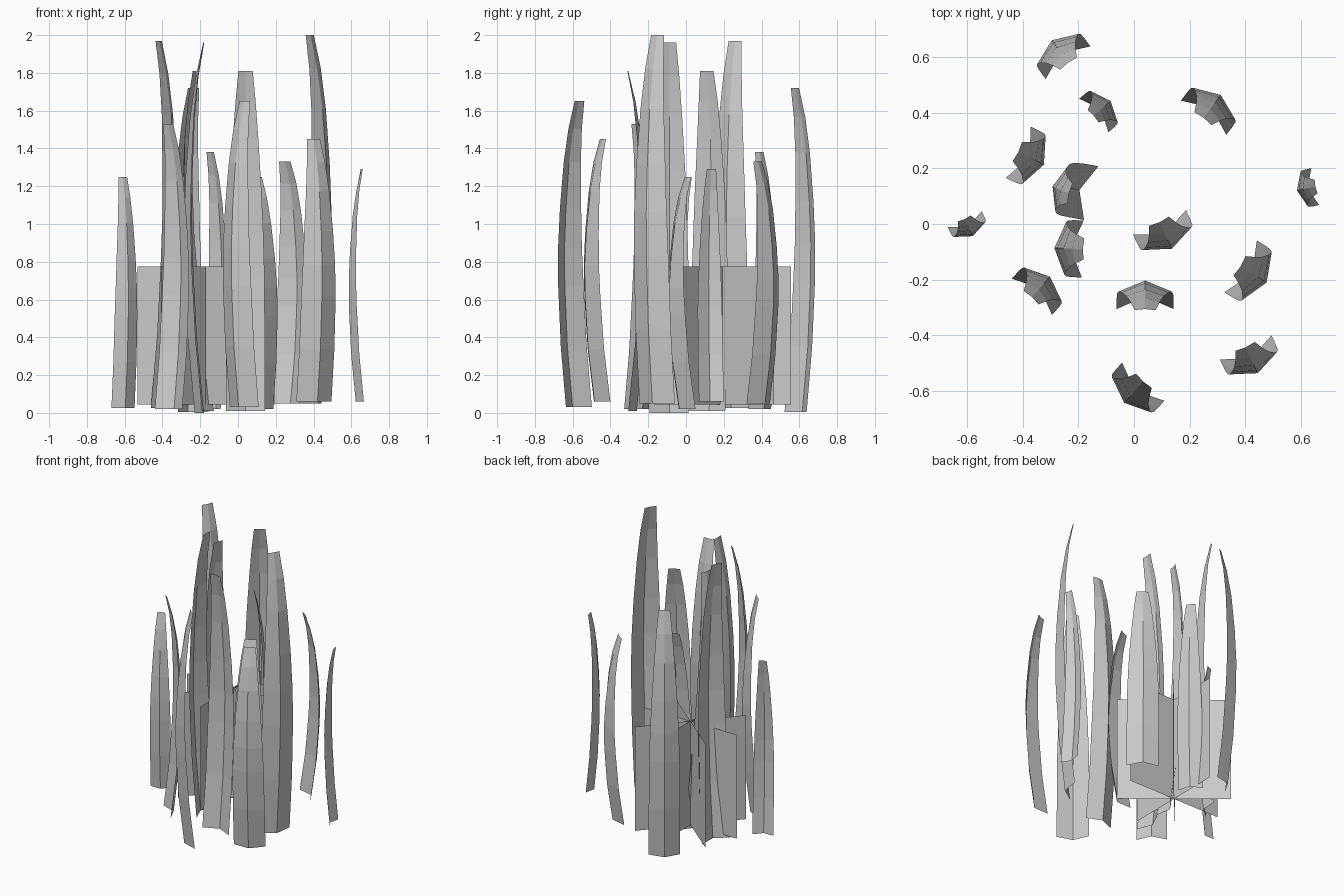
import bpy, math

def make(name, verts, faces):
    me = bpy.data.meshes.new(name)
    me.from_pydata(verts, [], faces)
    me.update()
    ob = bpy.data.objects.new(name, me)
    bpy.context.collection.objects.link(ob)
    return ob

# blade profile: height fraction, setback of the ridge, half width, fold depth (in blade widths)
ROWS = [(0, .28, .5, .22), (.2, .10, .5, .22), (.4, .01, .49, .21), (.52, 0, .46, .19),
        (.65, .05, .41, .16), (.8, .16, .33, .11), (.91, .31, .26, .06), (1, .5, .185, .02)]

def blade(i, x, y, ang, w, z0, top, lean=(0, 0)):
    a = math.radians(ang)
    ux, uy = math.cos(a), math.sin(a)
    verts, faces = [], []
    for t, c, hw, fold in ROWS:
        for s in (-1, 0, 1):
            d = (.52 - c - fold * abs(s)) * w
            e = s * hw * w
            verts.append((x + ux * d - uy * e + lean[0] * (1 - t),
                          y + uy * d + ux * e + lean[1] * (1 - t),
                          z0 + (top - z0) * t))
    for r in range(len(ROWS) - 1):
        for k in (0, 1):
            b = r * 3 + k
            faces.append((b, b + 1, b + 4, b + 3))
    make(f"grass_blade_{i}", verts, faces)

# x, y, bulge direction, width, base height, tip height
BLADES = [
    (-.235, .577, 126, .199, .005, 1.72),
    (.04, -.31, 90, .205, .01, 1.81),
    (-.147, .388, 41, .16, .02, 1.38),
    (.248, .379, 53, .205, .05, 1.33),
    (.655, .135, 192, .135, .06, 1.29),
    (.09, .01, -65, .21, .02, 1.25),
    (.38, -.15, -32, .22, .05, 2.0),
    (.40, -.44, -65, .205, .06, 1.45),
    (.036, -.564, 228, .205, .03, 1.65),
    (-.37, -.265, 48, .195, .02, 1.53),
    (-.18, -.09, 178, .205, 0, 1.96),
    (-.42, .26, -26, .205, .025, 1.97),
    (-.61, .02, -65, .135, .025, 1.25),
]
for i, b in enumerate(BLADES):
    blade(i + 1, *b)
# leaning blade by the centre of the card cluster
blade(14, -.23, .11, 165, .2, .01, 1.81, (.08, 0))

# crossed foliage cards
for i, ang in enumerate((0, 49, 89.5, 140.5)):
    a = math.radians(ang)
    dx, dy = .363 * math.cos(a), .363 * math.sin(a)
    cx, cy = -.17, .193
    make(f"foliage_card_{i + 1}",
         [(cx - dx, cy - dy, .045), (cx + dx, cy + dy, .045),
          (cx + dx, cy + dy, .775), (cx - dx, cy - dy, .775)], [(0, 1, 2, 3)])
